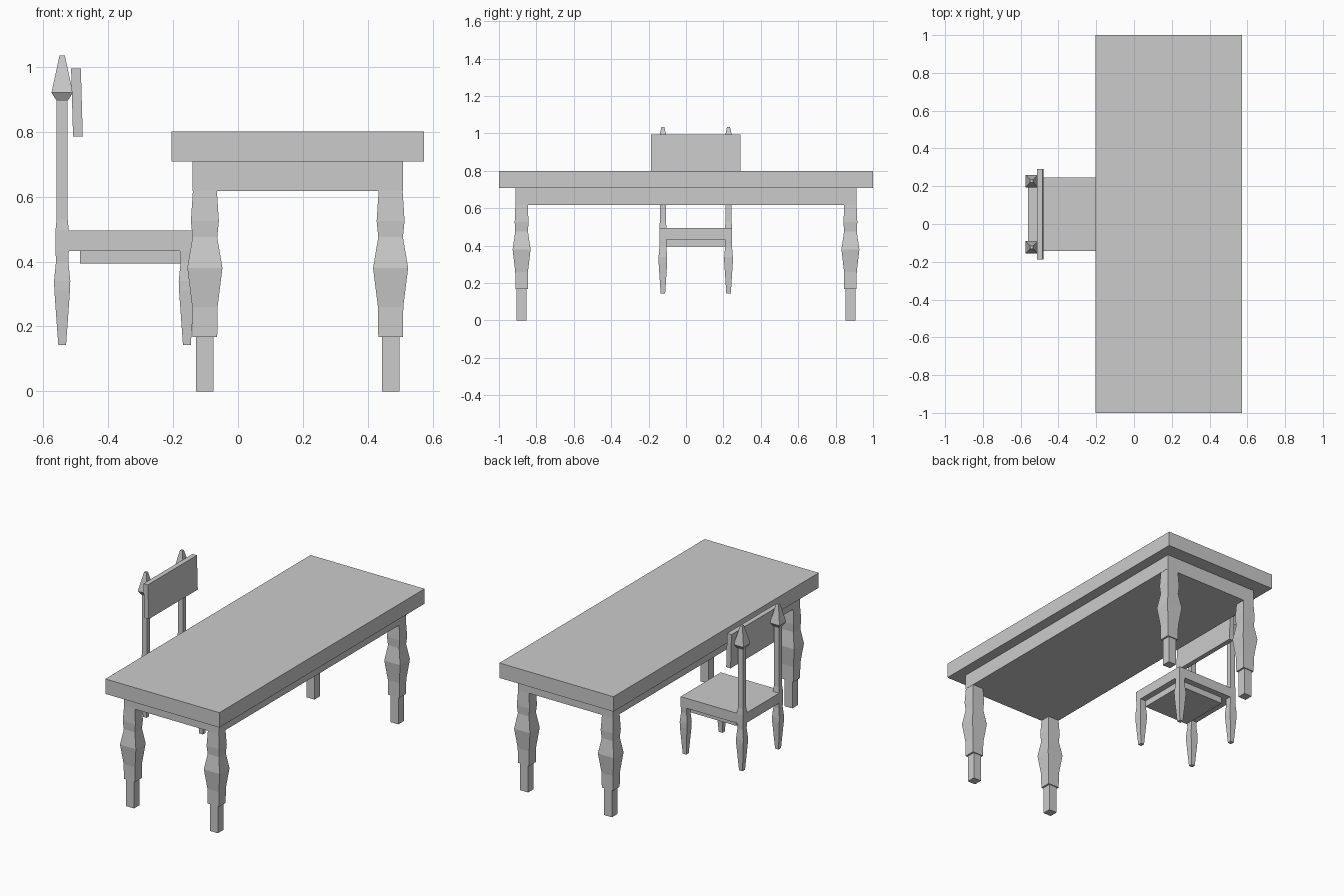
import bpy, bmesh

if "Cube" in bpy.data.objects:
    bpy.data.objects.remove(bpy.data.objects["Cube"])


def loft(name, x, y, rings):
    """Square-section post; each ring is (z, half width x, half width y)."""
    bm = bmesh.new()
    prev = None
    for z, hx, hy in rings:
        cur = [bm.verts.new((x + sx * hx, y + sy * hy, z))
               for sx, sy in ((-1, -1), (1, -1), (1, 1), (-1, 1))]
        if prev:
            for i in range(4):
                j = (i + 1) % 4
                bm.faces.new((prev[i], prev[j], cur[j], cur[i]))
        else:
            bm.faces.new(cur[::-1])
        prev = cur
    bm.faces.new(prev)
    mesh = bpy.data.meshes.new(name)
    bm.to_mesh(mesh)
    bm.free()
    obj = bpy.data.objects.new(name, mesh)
    bpy.context.collection.objects.link(obj)
    return obj


def box(name, x0, x1, y0, y1, z0, z1):
    hx, hy = (x1 - x0) / 2, (y1 - y0) / 2
    return loft(name, (x0 + x1) / 2, (y0 + y1) / 2, [(z0, hx, hy), (z1, hx, hy)])


# Table top and solid apron
box("table_top", -0.205, 0.573, -1, 1, 0.708, 0.80)
box("table_apron", -0.14, 0.508, -0.912, 0.912, 0.617, 0.708)

# Table legs: narrow foot, stepped out to a shaped shaft
TABLE_LEG = [(0, .027, .027), (.168, .027, .027), (.168, .038, .033),
             (.26, .039, .034), (.38, .054, .048), (.475, .038, .034),
             (.525, .043, .037), (.617, .037, .033)]
for x in (-0.102, 0.470):
    for y in (-0.879, 0.879):
        loft("table_leg", x, y, TABLE_LEG)

# Chair seat and the block beneath it
CY = 0.052
box("seat", -0.562, -0.137, CY - 0.195, CY + 0.195, 0.433, 0.495)
box("seat_block", -0.487, -0.175, CY - 0.157, CY + 0.157, 0.394, 0.437)

# Chair legs, back posts and spear-shaped finials
CHAIR_LEG = [(.143, .012, .012), (.31, .024, .023), (.34, .025, .023),
             (.40, .019, .018), (.433, .0205, .0195)]
BACK_POST = [(.495, .0205, .0195), (.53, .017, .016), (.895, .017, .016),
             (.92, .033, .033), (1.035, .008, .008)]
for side in (-1, 1):
    y = CY + side * 0.1755
    loft("chair_front_leg", -0.1575, y, CHAIR_LEG)
    loft("chair_back_leg", -0.5415, y, CHAIR_LEG)
    loft("chair_back_post", -0.5415, y, BACK_POST)

# Backrest panel, leaning slightly backwards
panel = box("backrest", -0.508, -0.478, CY - 0.239, CY + 0.239, 0.785, 0.995)
for v in panel.data.vertices:
    if v.co.z > 0.9:
        v.co.x -= 0.006
